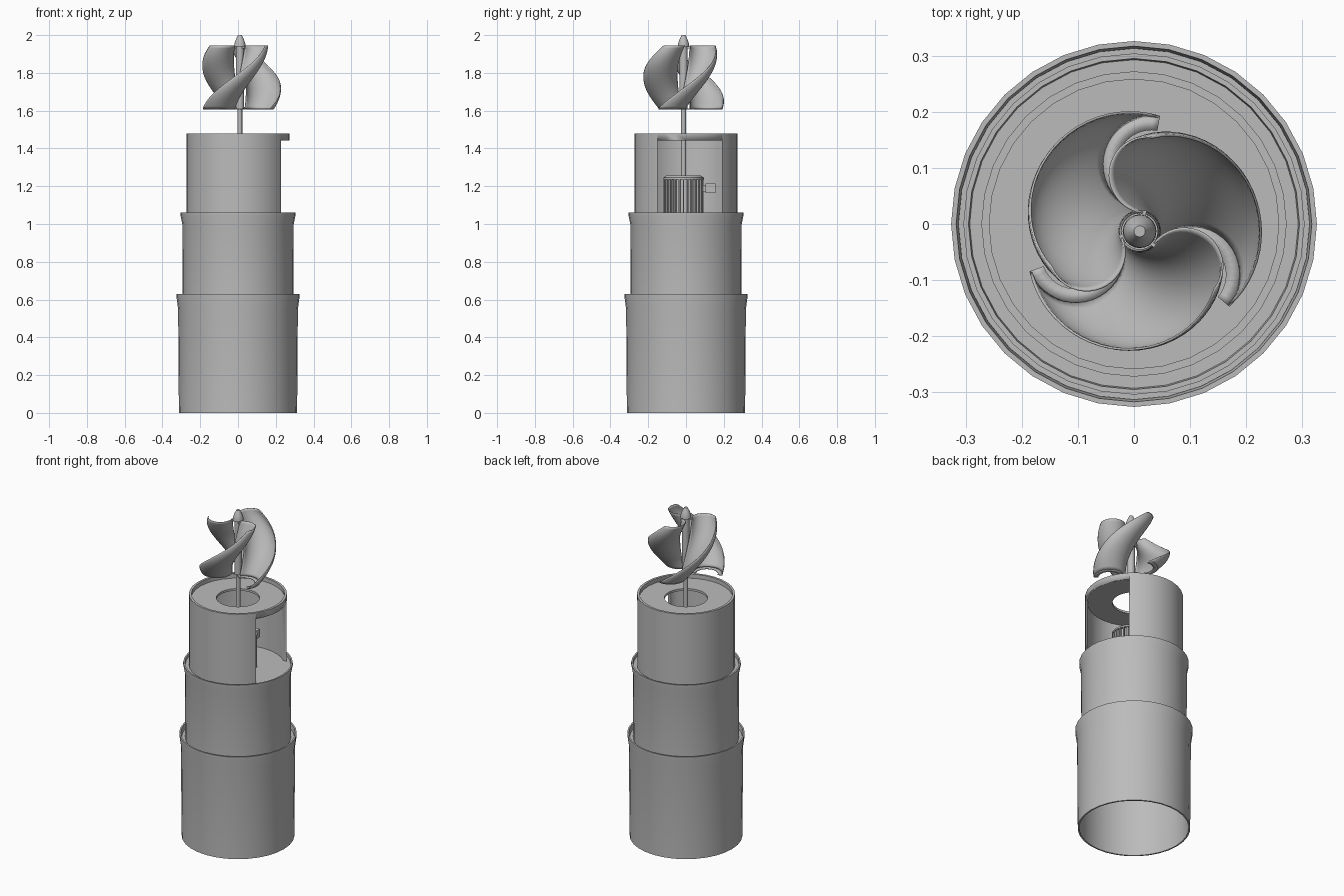
import bpy, bmesh
from math import sin, cos, pi, radians
from mathutils import Vector, Matrix

cube = bpy.data.objects.get("Cube")
if cube:
    bpy.data.objects.remove(cube, do_unlink=True)

grey = bpy.data.materials.new("plain grey")
grey.use_nodes = True
grey.diffuse_color = (0.5, 0.5, 0.5, 1)
grey.node_tree.nodes["Principled BSDF"].inputs["Base Color"].default_value = (0.5, 0.5, 0.5, 1)

AXIS = Vector((0.01, -0.013, 0))     # shaft and motor centre line
ORIGIN = Vector((0, 0, 0))


def finish(bm, name, angle=35):
    bmesh.ops.remove_doubles(bm, verts=bm.verts, dist=1e-5)
    bmesh.ops.recalc_face_normals(bm, faces=bm.faces)
    mesh = bpy.data.meshes.new(name)
    bm.to_mesh(mesh)
    bm.free()
    mesh.materials.append(grey)
    obj = bpy.data.objects.new(name, mesh)
    bpy.context.collection.objects.link(obj)
    bpy.ops.object.select_all(action='DESELECT')
    obj.select_set(True)
    bpy.context.view_layer.objects.active = obj
    bpy.ops.object.shade_smooth_by_angle(angle=radians(angle))
    return obj


def lathe(name, profile, centre=ORIGIN, sides=32, closed=False):
    """Spin (radius, height) points about a vertical line."""
    bm = bmesh.new()
    verts = [bm.verts.new((r, 0, z)) for r, z in profile]
    pairs = list(zip(verts, verts[1:]))
    if closed:
        pairs.append((verts[-1], verts[0]))
    edges = [bm.edges.new(p) for p in pairs]
    bmesh.ops.spin(bm, geom=verts + edges, cent=(0, 0, 0), axis=(0, 0, 1),
                   angle=2 * pi, steps=sides)
    bmesh.ops.translate(bm, verts=bm.verts, vec=centre)
    return finish(bm, name)


def add_box(bm, centre, size, turn=0):
    m = (Matrix.Translation(AXIS) @ Matrix.Rotation(turn, 4, 'Z')
         @ Matrix.Translation(centre) @ Matrix.Diagonal((*size, 1)))
    bmesh.ops.create_cube(bm, size=1, matrix=m)


# Telescoping tower tiers with flared rims
lathe("lower_tier", [(0.313, 0), (0.317, 0.55), (0.326, 0.615), (0.326, 0.63), (0.317, 0.63),
                     (0.308, 0.55), (0.304, 0)], closed=True)
lathe("lower_tier_deck", [(0.28, 0.6), (0.313, 0.6)])
lathe("middle_tier", [(0.293, 0.59), (0.295, 1.0), (0.304, 1.045), (0.304, 1.06), (0.295, 1.06),
                      (0.286, 1.0), (0.283, 0.59)], closed=True)
lathe("middle_tier_deck", [(0, 1.045), (0.294, 1.045), (0.294, 1.035), (0, 1.035)])

# Machine housing with a doorway on the side
housing = lathe("motor_housing", [(0.272, 1.04), (0.272, 1.48), (0.258, 1.48), (0.258, 1.04)],
                closed=True)
bm = bmesh.new()
bmesh.ops.create_cube(bm, size=1, matrix=Matrix.Translation((0.25, 0.02, 1.22))
                      @ Matrix.Diagonal((0.4, 0.34, 0.445, 1)))
cutter = finish(bm, "doorway_cutter")
cutter.hide_render = True
cut = housing.modifiers.new("doorway", 'BOOLEAN')
cut.operation, cut.solver, cut.object = 'DIFFERENCE', 'EXACT', cutter
bpy.context.view_layer.objects.active = housing
# apply ahead of the smoothing step
bpy.ops.object.modifier_apply(modifier=cut.name)
bpy.data.objects.remove(cutter, do_unlink=True)
lathe("housing_roof", [(0.12, 1.442), (0.262, 1.442), (0.262, 1.455), (0.12, 1.455)], closed=True)

# Finned motor with terminal box
lathe("motor_body", [(0, 1.04), (0.092, 1.04), (0.092, 1.235), (0.107, 1.235), (0.107, 1.245),
                     (0.092, 1.256), (0, 1.256)], AXIS)
bm = bmesh.new()
for i in range(28):
    add_box(bm, (0.093, 0, 1.138), (0.024, 0.007, 0.195), 2 * pi * i / 28)
finish(bm, "motor_fins")
bm = bmesh.new()
add_box(bm, (0, 0.105, 1.19), (0.04, 0.04, 0.035))
add_box(bm, (0, 0.142, 1.19), (0.06, 0.052, 0.05))
finish(bm, "terminal_box")

# Shaft, rotor sleeve and nose cap
lathe("drive_shaft", [(0, 1.25), (0.0125, 1.25), (0.0125, 1.95), (0, 1.95)], AXIS, 16)
lathe("rotor_sleeve", [(0, 1.61), (0.021, 1.61), (0.021, 1.945), (0, 1.945)], AXIS, 20)
lathe("nose_cap", [(0, 1.94), (0.03, 1.94), (0.029, 1.955), (0.023, 1.973), (0.015, 1.99),
                   (0.01, 2.0), (0, 2.0)], AXIS, 20)

# Twisted rotor blades: half-circle section, swept upward
INNER, LOW, HIGH = 0.034, 1.61, 1.945


def outer_radius(t):
    return 0.207 + 0.06 * t - 0.098 * t * t


def section_point(start, t, a, inset=0.0):
    """Point on the half circle at height fraction t, angle a from the tip."""
    rad = (outer_radius(t) - INNER) / 2
    mid = INNER + rad
    p = Vector((mid + (rad - inset) * cos(a), (rad - inset) * sin(a), LOW + (HIGH - LOW) * t))
    return Matrix.Rotation(start + radians(122) * t, 3, 'Z') @ p + AXIS


def sheet(name, rows, thickness):
    bm = bmesh.new()
    grid = [[bm.verts.new(p) for p in row] for row in rows]
    for r0, r1 in zip(grid, grid[1:]):
        for j in range(len(r0) - 1):
            bm.faces.new((r0[j], r0[j + 1], r1[j + 1], r1[j]))
    obj = finish(bm, name, 50)
    solid = obj.modifiers.new("thickness", 'SOLIDIFY')
    solid.thickness, solid.offset = thickness, 0
    return obj


angles = [pi * j / 20 for j in range(21)]
for k in range(3):
    start = radians(80 + 120 * k)
    sheet(f"rotor_blade_{k + 1}",
          [[section_point(start, i / 24, a) for a in angles] for i in range(25)], 0.004)
    # Flat curved foot along the lower edge, and arms to the sleeve
    sheet(f"blade_foot_{k + 1}",
          [[section_point(start, 0, a, w) for a in angles] for w in (0, 0.025)], 0.005)
    bm = bmesh.new()
    add_box(bm, (0.035, 0, LOW), (0.05, 0.02, 0.005), start)
    add_box(bm, (0.027, 0, HIGH - 0.01), (0.022, 0.012, 0.012), start + radians(120))
    finish(bm, f"blade_arm_{k + 1}")
